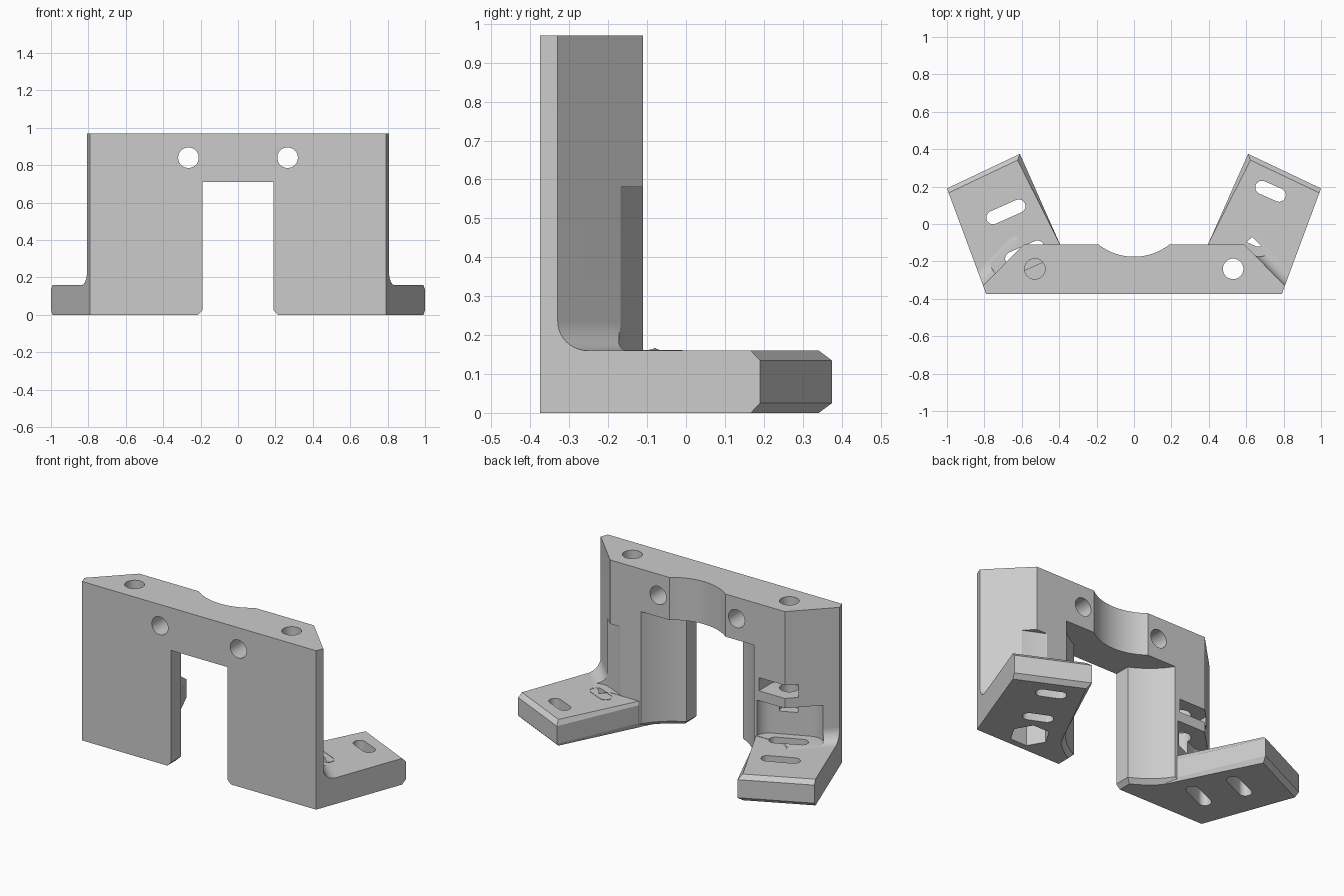
import bpy, bmesh, math
from mathutils import Vector

if "Cube" in bpy.data.objects:
    bpy.data.objects.remove(bpy.data.objects["Cube"], do_unlink=True)

grey = bpy.data.materials.new("plain grey")
grey.use_nodes = True
grey.diffuse_color = (0.6, 0.6, 0.6, 1)
grey.node_tree.nodes["Principled BSDF"].inputs["Base Color"].default_value = (0.6, 0.6, 0.6, 1)


def loft(name, rings, bevel_test=None, width=0.025):
    """Solid between two matching rings of points, with optional chamfered edges."""
    bm = bmesh.new()
    a, b = [[bm.verts.new(p) for p in ring] for ring in rings]
    n = len(a)
    bm.faces.new(a)
    bm.faces.new(b)
    for i in range(n):
        j = (i + 1) % n
        bm.faces.new((a[i], a[j], b[j], b[i]))
    bmesh.ops.recalc_face_normals(bm, faces=bm.faces)
    if bevel_test:
        edges = [e for e in bm.edges if bevel_test(e)]
        bmesh.ops.bevel(bm, geom=edges, offset=width, segments=1, affect='EDGES')
        bmesh.ops.recalc_face_normals(bm, faces=bm.faces)
    mesh = bpy.data.meshes.new(name)
    bm.to_mesh(mesh)
    bm.free()
    mesh.materials.append(grey)
    ob = bpy.data.objects.new(name, mesh)
    bpy.context.collection.objects.link(ob)
    return ob


def prism(name, pts, z0, z1, **kw):
    return loft(name, [[(x, y, z) for x, y in pts] for z in (z0, z1)], **kw)


def disc(c, r, n=40, turn=0):
    return [(c[0] + r * math.cos(turn + math.tau * i / n),
             c[1] + r * math.sin(turn + math.tau * i / n)) for i in range(n)]


def stadium(c, half, r, angle, n=12):
    pts = []
    for end in (0, 1):
        for i in range(n + 1):
            t = -math.pi / 2 + math.pi * (i / n + end)
            x = (half if end == 0 else -half) + r * math.cos(t)
            y = r * math.sin(t)
            pts.append((c[0] + x * math.cos(angle) - y * math.sin(angle),
                        c[1] + x * math.sin(angle) + y * math.cos(angle)))
    return pts


def combine(target, tool, operation='DIFFERENCE'):
    tool.hide_render = True
    mod = target.modifiers.new("combine", 'BOOLEAN')
    mod.operation, mod.solver, mod.object = operation, 'EXACT', tool
    bpy.ops.object.select_all(action='DESELECT')
    bpy.context.view_layer.objects.active = target
    target.select_set(True)
    bpy.ops.object.modifier_apply(modifier=mod.name)
    bpy.data.objects.remove(tool, do_unlink=True)


FRONT, BACK, TOP, FOOT = -0.375, -0.11, 0.97, 0.16
corner, tip, inner_tip = Vector((0.79, FRONT)), Vector((1.0, 0.19)), Vector((0.61, 0.375))
wing = corner.lerp(tip, 0.08)
wing_back = Vector((0.59, BACK))
centre = (0, 0.133)

# Upright plate with angled ends
half = [corner, wing, wing_back]
body = prism("bracket", [tuple(p) for p in half] + [(-p.x, p.y) for p in reversed(half)], 0, TOP)

# Opening between the legs, flared at the bottom
gate = [(-0.225, -0.01), (0.225, -0.01), (0.19, 0.025), (0.19, 0.71), (-0.19, 0.71), (-0.19, 0.025)]
combine(body, loft("opening", [[(x, y, z) for x, z in gate] for y in (-0.6, 0.3)]))

# Round recesses: small one through the bridge, wide one between the legs
combine(body, prism("bridge_recess", disc(centre, 0.308, 96), 0.5, 1.2))
combine(body, prism("leg_recess", disc(centre, 0.453, 96), -0.1, 0.71))
combine(body, loft("leg_chamfer", [[(x, y, z) for x, y in disc(centre, r, 96)]
                                   for r, z in ((0.488, -0.01), (0.453, 0.025))]))


def chamfered(e):
    """Long edges of the foot's end and inner side."""
    a, b = (v.co for v in e.verts)
    near = lambda v: (v.xy - Vector((math.copysign(inner_tip.x, v.x), inner_tip.y))).length < 0.01
    return abs(a.z - b.z) < 0.01 and (near(a) or near(b))


# Splayed feet with a fillet against the angled wall
R = 0.075
along = (wing_back - wing).normalized()
out = Vector((-along.y, along.x))
if out.y < 0:
    out = -out
side = (tip - corner).normalized()
shear = side.dot(along) / side.dot(out)
arc = [(R - R * math.sin(t), R - R * math.cos(t))
       for t in [math.pi / 2 * i / 10 for i in range(11)]]
profile = [(-0.02, -0.02), (R, -0.02)] + arc + [(-0.02, R)]
for s in (1, -1):
    plan = [(0.3, -0.3), tuple(corner), tuple(tip), tuple(inner_tip), (0.395, BACK)]
    combine(body, prism("foot", [(s * x, y) for x, y in plan], 0, FOOT, bevel_test=chamfered), 'UNION')
    rings = []
    for start, k in ((wing, shear), (wing_back, 0)):
        ring = []
        for u, v in profile:
            p = start + out * u + along * (k * u)
            ring.append((s * p.x, p.y, FOOT + v))
        rings.append(ring)
    combine(body, loft("fillet", rings), 'UNION')

# Slots in the feet, with tool clearance cut into the wall above the rear ones
tilt = math.radians(24)
for c, length, angle in (((0.73, 0.175), 0.05, -tilt), ((0.62, -0.065), 0.05, -tilt),
                         ((-0.685, 0.065), 0.075, tilt), ((-0.585, -0.155), 0.075, tilt)):
    combine(body, prism("slot", stadium(c, length, 0.036, angle), -0.1, 0.3))
combine(body, prism("left_clearance", stadium((0.62, -0.065), 0.06, 0.084, -tilt), FOOT + 0.002, 0.58))
combine(body, prism("right_clearance", stadium((-0.585, -0.155), 0.11, 0.084, tilt), FOOT + 0.002, 0.38))

# Vertical bolt holes and their nut pockets
combine(body, prism("left_bolt", disc((0.53, -0.24), 0.055), -0.1, 1.1))
combine(body, prism("left_nut", disc((0.53, -0.24), 0.11, 6), -0.1, 0.14))
combine(body, prism("right_bolt", disc((-0.53, -0.24), 0.055), 0.3, 1.1))
nut = disc((-0.53, -0.24), 0.115, 6)
slide = [nut[3], nut[4], nut[5], nut[0], (nut[0][0], 0), (nut[3][0], 0)]
combine(body, prism("right_nut", slide, 0.44, 0.52))

# Horizontal bolt holes through the bridge
for x in (-0.265, 0.265):
    combine(body, loft("bridge_bolt", [[(px, y, pz) for px, pz in disc((x, 0.84), 0.055)]
                                       for y in (-0.6, 0.3)]))

bpy.ops.object.select_all(action='DESELECT')
body.select_set(True)
bpy.context.view_layer.objects.active = body
bpy.ops.object.shade_smooth_by_angle(angle=math.radians(25))
